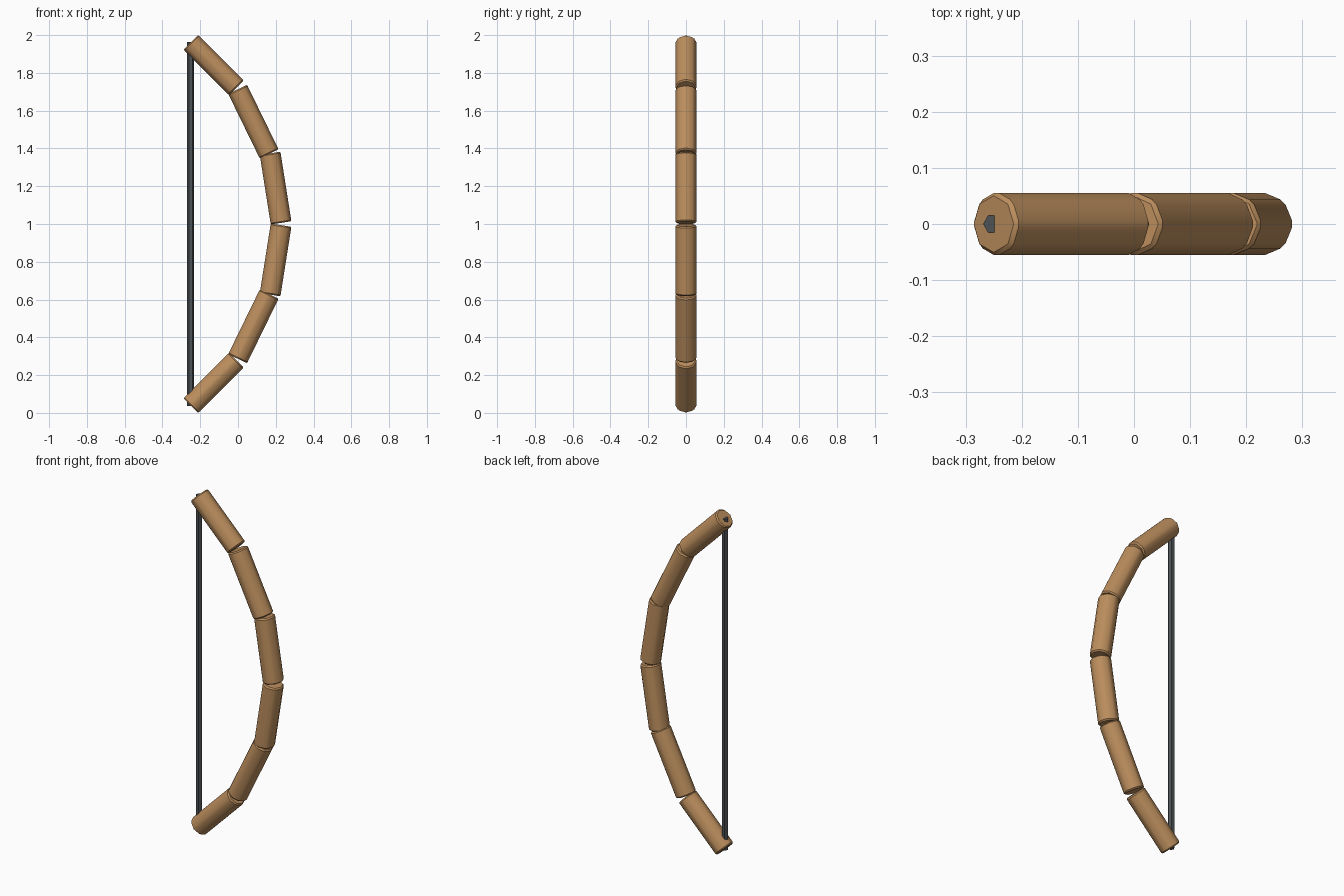
import bpy
from mathutils import Vector

if "Cube" in bpy.data.objects:
    bpy.data.objects.remove(bpy.data.objects["Cube"])


def material(name, color):
    m = bpy.data.materials.new(name)
    m.diffuse_color = (*color, 1)
    m.use_nodes = True
    m.node_tree.nodes["Principled BSDF"].inputs["Base Color"].default_value = m.diffuse_color
    return m


wood = material("wood", (0.50, 0.27, 0.11))
cord = material("cord", (0.075, 0.085, 0.09))


def rod(name, a, b, radius, sides, mat, bevel):
    """Prism from a to b in the xz plane, one corner lying in that plane."""
    a, b = Vector((a[0], 0, a[1])), Vector((b[0], 0, b[1]))
    d = b - a
    bpy.ops.mesh.primitive_cylinder_add(vertices=sides, radius=radius, depth=d.length)
    ob = bpy.context.object
    ob.name = name
    # turn a corner onto local x, then tilt about y
    v = ob.data.vertices[0].co.copy()
    spin = Vector((v.x, v.y, 0)).rotation_difference(Vector((1, 0, 0)))
    ob.data.transform(spin.to_matrix().to_4x4())
    ob.rotation_euler = (0, Vector((d.z, d.x)).angle_signed(Vector((1, 0))), 0)
    import math
    ob.rotation_euler.y = math.atan2(d.x, d.z)
    ob.location = (a + b) / 2
    ob.data.materials.append(mat)
    if bevel:
        mod = ob.modifiers.new("soft_edges", 'BEVEL')
        mod.width = bevel
        mod.segments = 1
        mod.limit_method = 'ANGLE'
        bpy.ops.object.modifier_apply(modifier=mod.name)
    bpy.ops.object.shade_smooth_by_angle()
    return ob


# Bow limbs: three straight pieces, mirrored below mid height
pieces = {
    "tip": ((-0.25, 1.962), (-0.009, 1.721)),
    "limb": ((-0.002, 1.713), (0.165, 1.371)),
    "grip": ((0.17, 1.374), (0.228, 1.006)),
}
for part, (a, b) in pieces.items():
    rod("upper_" + part, a, b, 0.058, 8, wood, 0.007)
    rod("lower_" + part, (b[0], 2 - b[1]), (a[0], 2 - a[1]), 0.058, 8, wood, 0.007)

# Bowstring
rod("bowstring", (-0.251, 0.037), (-0.251, 1.963), 0.018, 6, cord, 0)
